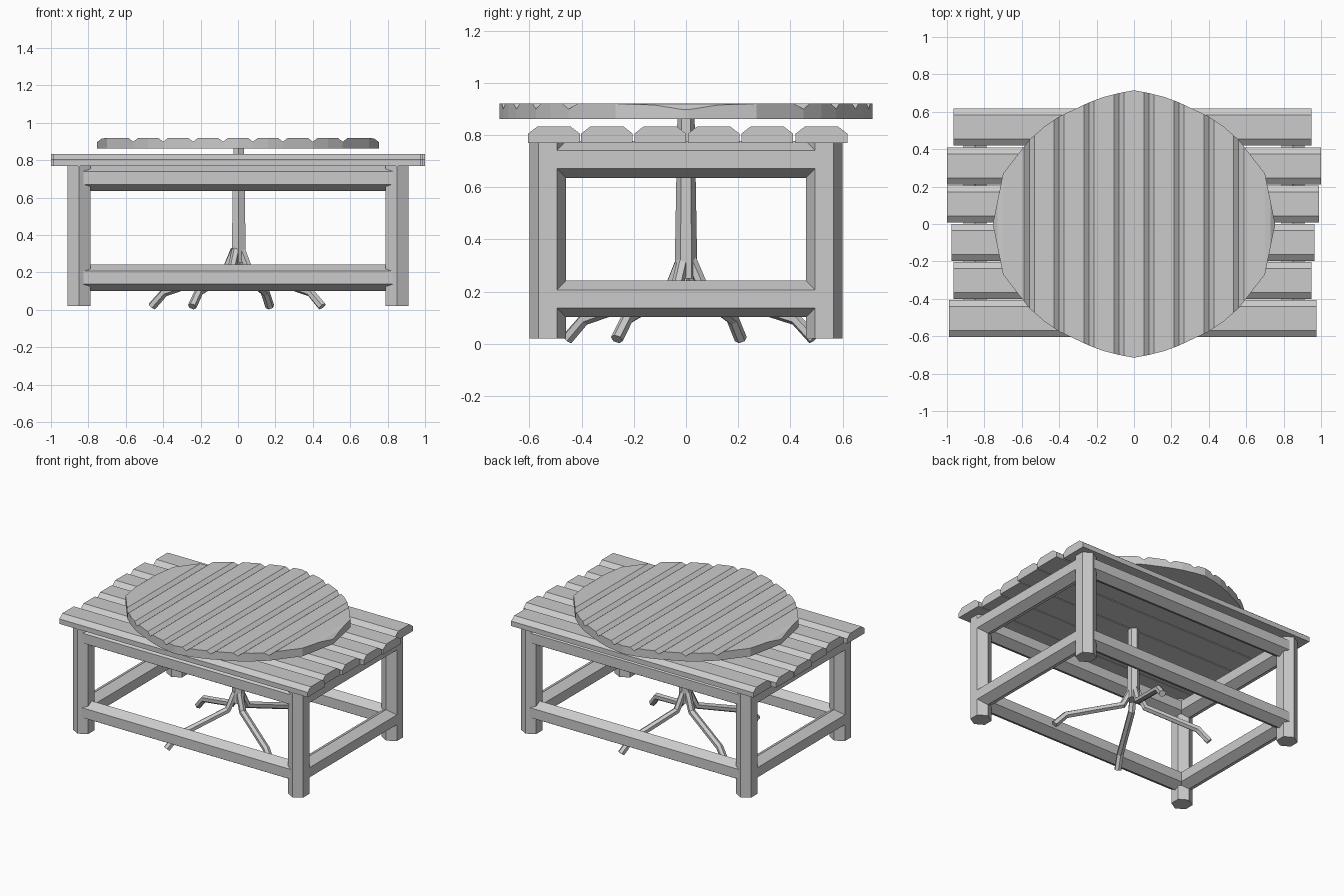
import bpy, bmesh
from math import sin, cos, radians
from mathutils import Vector as V

if "Cube" in bpy.data.objects:
    bpy.data.objects.remove(bpy.data.objects["Cube"])

X, Y, Z = V((1, 0, 0)), V((0, 1, 0)), V((0, 0, 1))


def loft(name, rings):
    """Flat-shaded solid skinned through rings of equal length."""
    bm = bmesh.new()
    vs = [[bm.verts.new(p) for p in r] for r in rings]
    n = len(vs[0])
    bm.faces.new(vs[0])
    bm.faces.new(vs[-1])
    for a, b in zip(vs, vs[1:]):
        for i in range(n):
            j = (i + 1) % n
            bm.faces.new((a[i], a[j], b[j], b[i]))
    bmesh.ops.recalc_face_normals(bm, faces=bm.faces)
    me = bpy.data.meshes.new(name)
    bm.to_mesh(me)
    bm.free()
    ob = bpy.data.objects.new(name, me)
    bpy.context.collection.objects.link(ob)
    return ob


def hexagon(c, r, u, v):
    """Six-sided ring with corners pointing along v."""
    return [V(c) + r * (cos(radians(90 + 60 * k)) * u + sin(radians(90 + 60 * k)) * v)
            for k in range(6)]


# Hexagonal bench legs and the two levels of rails
LX, LY, R = 0.85, 0.53, 0.07
for sx in (-1, 1):
    for sy in (-1, 1):
        loft("bench_leg", [hexagon((sx * LX, sy * LY, z), R, X, Y) for z in (0.02, 0.78)])
for z in (0.172, 0.706):
    for s in (-1, 1):
        loft("long_rail", [hexagon((x, s * (LY - 0.005), z), R, Y, Z) for x in (-LX, LX)])
        loft("short_rail", [hexagon((s * LX, y, z), R, X, Z) for y in (-LY, LY)])

# Bench slats with chamfered top edges and uneven ends
slats = [(-0.605, -0.99, 0.975), (-0.402, -0.965, 0.95), (-0.198, -0.975, 0.965),
         (0.007, -1.0, 0.99), (0.212, -1.0, 1.0), (0.42, -0.965, 0.95)]
for y, x0, x1 in slats:
    w = 0.198
    prof = [(y, 0.77), (y, 0.805), (y + 0.035, 0.832), (y + w - 0.035, 0.832),
            (y + w, 0.805), (y + w, 0.77)]
    loft("bench_slat", [[V((x, a, b)) for a, b in prof] for x in (x0, x1)])

# Round tabletop: nine planks trimmed to a faceted outline
OUTLINE = [(0, .715), (.08, .70), (.16, .68), (.24, .65), (.4, .575), (.48, .52),
           (.56, .45), (.7, .27), (.753, .01)]


def half_depth(x):
    x = abs(x)
    for (a, p), (b, q) in zip(OUTLINE, OUTLINE[1:]):
        if x <= b:
            return p + (q - p) * (x - a) / (b - a)
    return OUTLINE[-1][1]


for k in range(-4, 5):
    c = 0.16 * k
    if abs(k) == 4:
        s = k / 4
        st = [(s * x, z) for x, z in ((.56, .899), (.587, .92), (.7, .92), (.73, .915), (.753, .897))]
    else:
        st = [(c - .08, .899), (c - .053, .92), (c, .92), (c + .053, .92), (c + .08, .899)]
    rings = []
    for x, z in st:
        d = half_depth(x)
        rings.append([V((x, -d, .862)), V((x, d, .862)), V((x, d, z)), V((x, -d, z))])
    loft("tabletop_plank", rings)

# Centre pole
loft("pole", [hexagon((0.004, 0, z), r, X, Y) for z, r in
              ((0.25, 0.043), (0.30, 0.043), (0.64, 0.037), (0.87, 0.033))])

# Four bent pedestal feet
for fx, fy in ((0.45, -0.265), (-0.245, -0.455), (-0.46, 0.21), (0.17, 0.49)):
    out = V((fx, fy, 0))
    reach = out.length
    out.normalize()
    side = Z.cross(out)
    path = [(0.02, 0.32), (0.075, 0.205), (reach - 0.075, 0.095), (reach, 0.018)]
    tilts = [(0.9, 0.43), (0.6, 0.8), (0.45, 0.9), (0.75, 0.66)]
    loft("pedestal_foot",
         [hexagon(out * d + Z * z, 0.024, side, out * a + Z * b)
          for (d, z), (a, b) in zip(path, tilts)])
